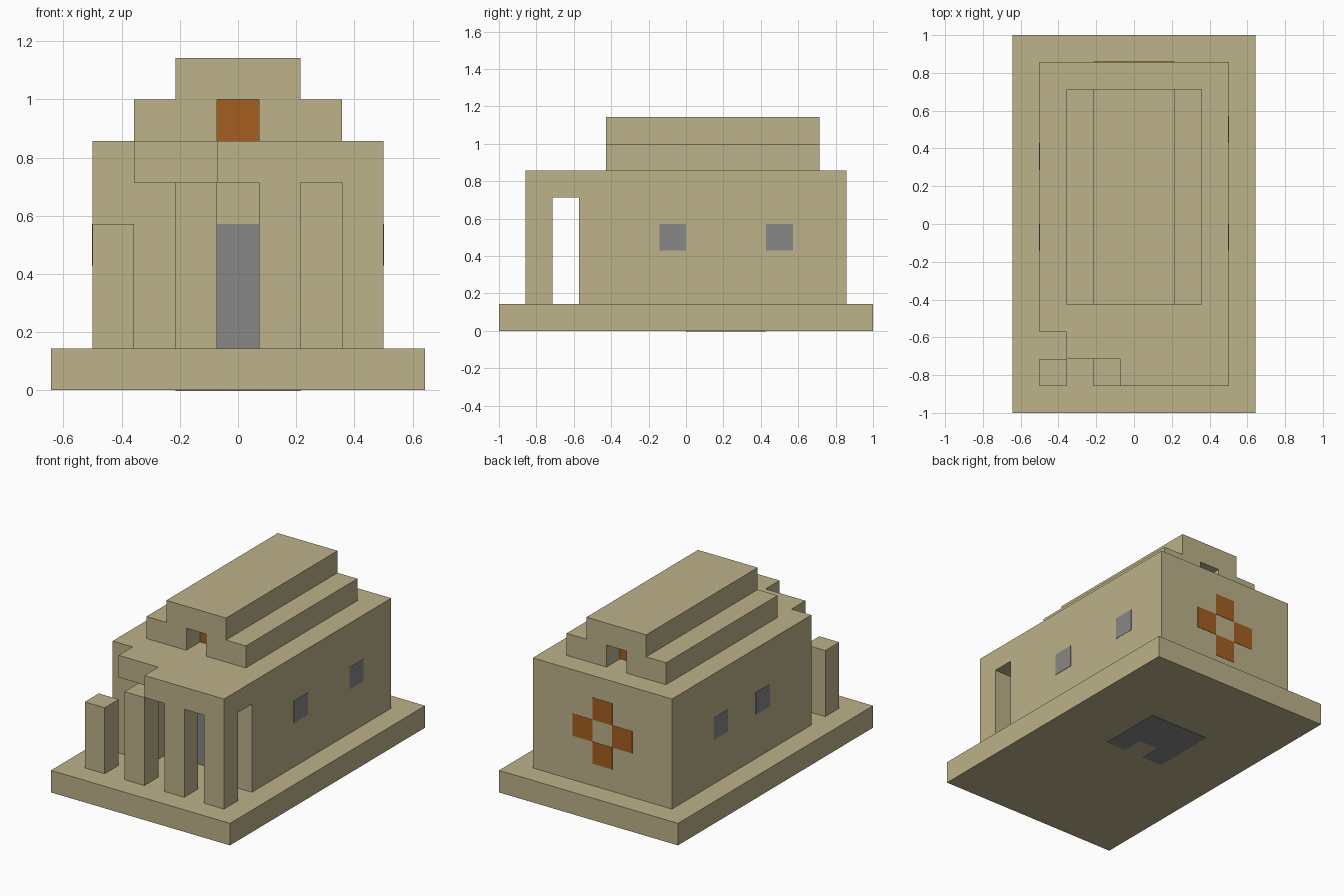
import bpy, bmesh
from mathutils import Vector

U = 1 / 7       # building module
T = 0.004       # thickness of coloured plates

if "Cube" in bpy.data.objects:
    bpy.data.objects.remove(bpy.data.objects["Cube"], do_unlink=True)


def material(name, rgb):
    m = bpy.data.materials.new(name)
    m.use_nodes = True
    m.diffuse_color = (*rgb, 1)
    m.node_tree.nodes["Principled BSDF"].inputs["Base Color"].default_value = (*rgb, 1)
    return m


stone = material("sandstone", (0.509, 0.445, 0.254))
grey = material("grey", (0.246, 0.244, 0.25))
orange = material("orange", (0.376, 0.114, 0.015))


def prism(name, outline, axis, lo, hi, mat=stone):
    """Extrude an outline from lo to hi along y (outline in x, z) or z (outline in x, y)."""
    bm = bmesh.new()
    place = (lambda a, b: (a, lo, b)) if axis == "y" else (lambda a, b: (a, b, lo))
    face = bm.faces.new([bm.verts.new(Vector(place(a, b)) * U) for a, b in outline])
    move = Vector((0, hi - lo, 0) if axis == "y" else (0, 0, hi - lo)) * U
    geom = bmesh.ops.extrude_face_region(bm, geom=[face])["geom"]
    bmesh.ops.translate(bm, vec=move, verts=[g for g in geom if isinstance(g, bmesh.types.BMVert)])
    bmesh.ops.recalc_face_normals(bm, faces=bm.faces)
    mesh = bpy.data.meshes.new(name)
    bm.to_mesh(mesh)
    bm.free()
    mesh.materials.append(mat)
    obj = bpy.data.objects.new(name, mesh)
    bpy.context.collection.objects.link(obj)
    return obj


def box(name, x, y, z, mat=stone):
    outline = [(x[0], y[0]), (x[1], y[0]), (x[1], y[1]), (x[0], y[1])]
    return prism(name, outline, "z", z[0], z[1], mat)


def plate(name, center, axis, height, mat):
    """Thin coloured plate, one module wide, centred on a wall surface."""
    half = [0.5, 0.5, height / 2]
    half[axis] = T / U / 2
    spans = [(c - h, c + h) for c, h in zip(center, half)]
    return box(name, *spans, mat)


# Base slab
box("base_slab", (-4.5, 4.5), (-7, 7), (0, 1))

# Walls with the recessed entrance
prism("walls", [(-3.5, -4), (-1.5, -4), (-1.5, -3), (1.5, -3), (1.5, -4),
                (3.5, -4), (3.5, 6), (-3.5, 6)], "z", 1, 5)

# Roof slab with its broken front corner
prism("roof_slab", [(-3.5, -4), (-2.5, -4), (-2.5, -5), (-0.5, -5), (-0.5, -6),
                    (3.5, -6), (3.5, 6), (-3.5, 6)], "z", 5, 6)

# Porch columns, the outermost one broken short
for i, x in enumerate((-3, -1, 1, 3)):
    box(f"porch_column_{i + 1}", (x - 0.5, x + 0.5), (-6, -5), (1, 4 if i == 0 else 5))

# Stepped upper tier with a niche at each end
step = [(2.5, 6), (2.5, 7), (1.5, 7), (1.5, 8), (-1.5, 8), (-1.5, 7), (-2.5, 7), (-2.5, 6)]
niche = [(-0.5, 6), (-0.5, 7), (0.5, 7), (0.5, 6)]
prism("upper_tier_core", step, "y", -2, 4)
prism("upper_tier_front", step + niche, "y", -3, -2)
prism("upper_tier_back", step + niche, "y", 4, 5)
for side, y in (("front", -2), ("back", 4)):
    plate(f"{side}_niche_panel", (0, y, 6.5), 1, 1, orange)

# Entrance door
plate("door", (0, -3, 2.5), 1, 3, grey)

# Side windows
for side, x, rows in (("left", 3.5, (-0.5, 3.5)), ("right", -3.5, (-0.5, 2.5))):
    for i, y in enumerate(rows):
        plate(f"{side}_window_{i + 1}", (x, y, 3.5), 0, 1, grey)

# Four-part ornament on the back wall
for i, (x, z) in enumerate(((0, 1), (1, 0), (0, -1), (-1, 0))):
    plate(f"back_ornament_{i + 1}", (x, 6, 3.5 + z), 1, 1, orange)

# Grey patch set in the underside of the base
prism("underside_patch", [(-1.5, 0), (-0.5, 0), (-0.5, 1), (0.5, 1), (0.5, 0),
                          (1.5, 0), (1.5, 3), (-1.5, 3)], "z", -T / U / 2, T / U / 2, grey)
